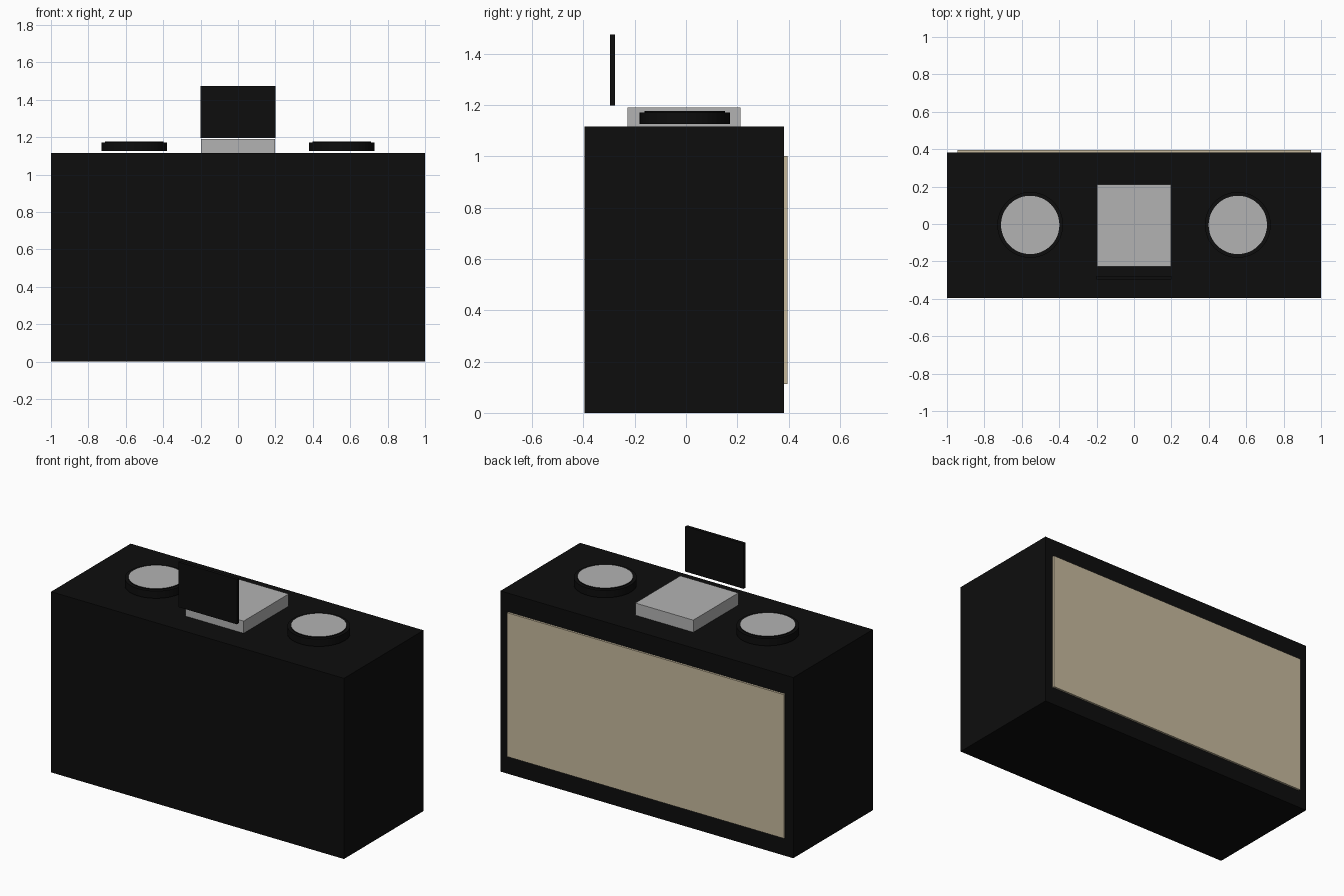
import bpy, bmesh
from mathutils import Matrix

cube = bpy.data.objects.get("Cube")
if cube:
    bpy.data.objects.remove(cube, do_unlink=True)


def material(name, rgb):
    m = bpy.data.materials.new(name)
    m.use_nodes = True
    color = (*rgb, 1)
    m.diffuse_color = color
    m.node_tree.nodes["Principled BSDF"].inputs["Base Color"].default_value = color
    return m


black = material("black", (0.004, 0.004, 0.004))
silver = material("silver grey", (0.45, 0.45, 0.45))
beige = material("beige", (0.57, 0.49, 0.34))


def make_object(name, bm, mats):
    mesh = bpy.data.meshes.new(name)
    bm.to_mesh(mesh)
    bm.free()
    for m in mats:
        mesh.materials.append(m)
    obj = bpy.data.objects.new(name, mesh)
    bpy.context.collection.objects.link(obj)
    return obj


def box(name, x, y, z, mat):
    """Box given by its (low, high) range on each axis."""
    bm = bmesh.new()
    bmesh.ops.create_cube(bm, size=1)
    ranges = (x, y, z)
    for v in bm.verts:
        v.co = [(lo + hi) / 2 + c * (hi - lo) for c, (lo, hi) in zip(v.co, ranges)]
    return make_object(name, bm, [mat])


def knob(name, x):
    """Floating round knob with a raised lip and a silver top face."""
    bm = bmesh.new()
    base, shoulder, top = 1.126, 1.171, 1.177
    bmesh.ops.create_cone(bm, cap_ends=True, segments=48, radius1=0.176, radius2=0.176,
                          depth=shoulder - base,
                          matrix=Matrix.Translation((0, 0, (base + shoulder) / 2)))
    cap = max(bm.faces, key=lambda f: f.calc_center_median().z)
    # Inset the top face, then raise it to form the lip
    bmesh.ops.inset_region(bm, faces=[cap], thickness=0.02)
    lip = bmesh.ops.extrude_discrete_faces(bm, faces=[cap])["faces"][0]
    for v in lip.verts:
        v.co.z = top
    lip.material_index = 1
    obj = make_object(name, bm, [black, silver])
    obj.location = (x, -0.005, 0)


# Main case and back screen
box("body", (-1, 1), (-0.395, 0.382), (0, 1.115), black)
box("back_panel", (-0.945, 0.945), (0.382, 0.395), (0.112, 1.0), beige)

# Top block and the upright plate in front of it
box("top_block", (-0.198, 0.198), (-0.228, 0.212), (1.115, 1.19), silver)
box("upright_plate", (-0.2, 0.2), (-0.297, -0.277), (1.197, 1.475), black)

# Pair of top knobs
for side, sign in (("left", 1), ("right", -1)):
    knob(side + "_knob", sign * 0.555)
